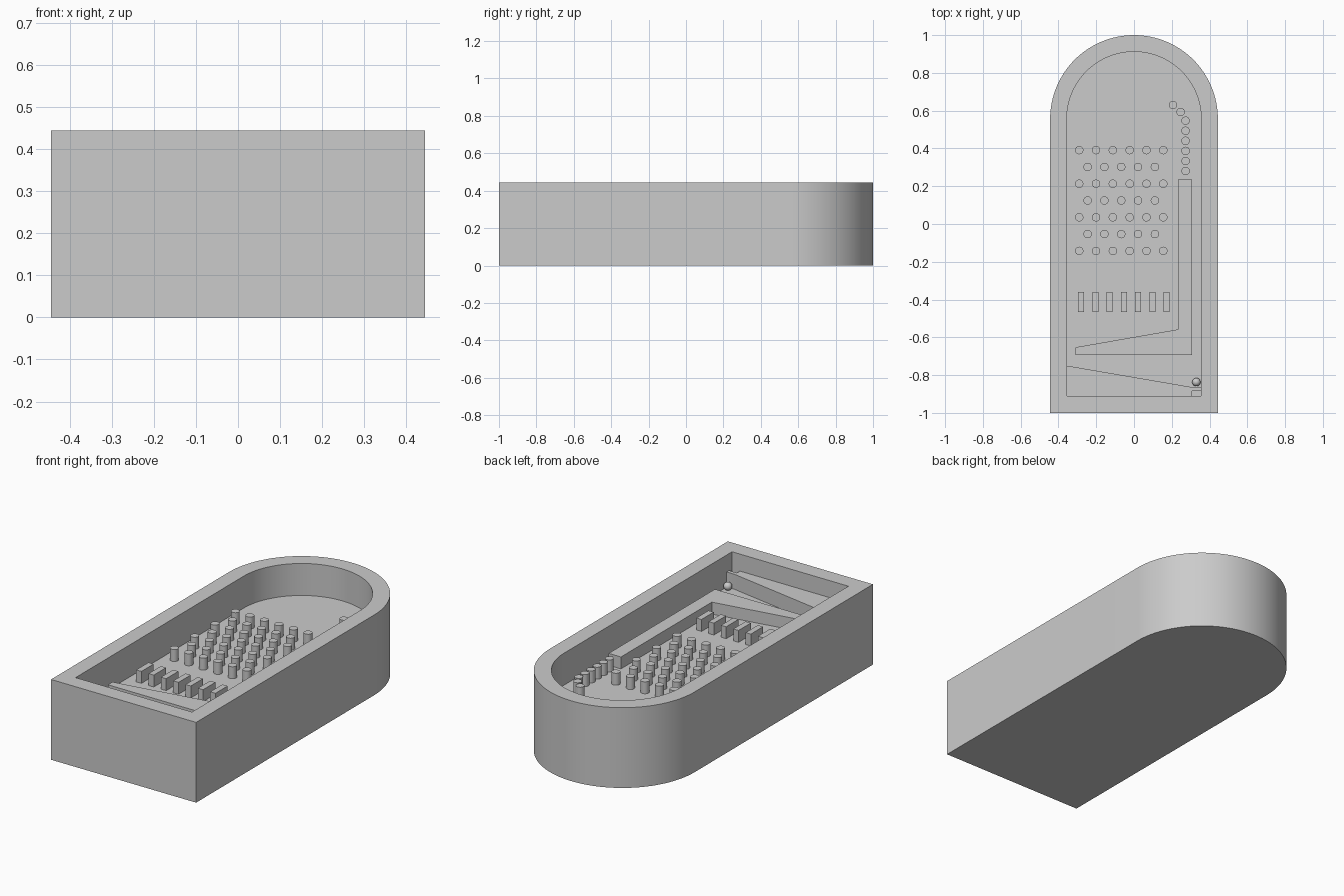
import bpy, bmesh, math

FLOOR, RIM, PART_TOP, RAMP_TOP = 0.267, 0.444, 0.333, 0.35

cube = bpy.data.objects.get("Cube")
if cube:
    bpy.data.objects.remove(cube, do_unlink=True)

grey = bpy.data.materials.new("plain grey")
grey.use_nodes = True
grey.diffuse_color = (0.6, 0.6, 0.6, 1)
grey.node_tree.nodes["Principled BSDF"].inputs["Base Color"].default_value = (0.6, 0.6, 0.6, 1)


def finish(name, bm):
    bmesh.ops.recalc_face_normals(bm, faces=bm.faces)
    mesh = bpy.data.meshes.new(name)
    bm.to_mesh(mesh)
    bm.free()
    mesh.materials.append(grey)
    obj = bpy.data.objects.new(name, mesh)
    bpy.context.collection.objects.link(obj)
    bpy.ops.object.select_all(action='DESELECT')
    obj.select_set(True)
    bpy.context.view_layer.objects.active = obj
    bpy.ops.object.shade_smooth_by_angle(angle=math.radians(30))
    return obj


def ring(bm, outline, z):
    return [bm.verts.new((x, y, z)) for x, y in outline]


def bridge(bm, a, b):
    for i in range(len(a)):
        j = (i + 1) % len(a)
        bm.faces.new((a[i], a[j], b[j], b[i]))


def prism(name, outline, z0, z1):
    bm = bmesh.new()
    low, high = ring(bm, outline, z0), ring(bm, outline, z1)
    bm.faces.new(low)
    bm.faces.new(high)
    bridge(bm, low, high)
    return finish(name, bm)


def peg(name, x, y, r=0.022):
    circle = [(x + r * math.cos(k * math.tau / 32), y + r * math.sin(k * math.tau / 32))
              for k in range(32)]
    prism(name, circle, FLOOR, PART_TOP)


def arch(r, front, steps=64):
    arc = [(r * math.cos(math.pi * k / steps), 0.556 + r * math.sin(math.pi * k / steps))
           for k in range(steps + 1)]
    return arc + [(-r, front), (r, front)]


# Round-ended tray with a recessed floor
bm = bmesh.new()
outer, inner = arch(0.444, -1), arch(0.356, -0.911)
rings = [ring(bm, outer, 0), ring(bm, outer, RIM), ring(bm, inner, RIM), ring(bm, inner, FLOOR)]
for a, b in zip(rings, rings[1:]):
    bridge(bm, a, b)
bm.faces.new(rings[0])
bm.faces.new(rings[-1])
finish("tray", bm)

# Staggered field of pegs
for row in range(7):
    odd = row % 2
    for col in range(6 - odd):
        peg("field_peg", -0.29 + 0.089 * (col + odd / 2), 0.391 - 0.0889 * row)

# Row of pegs guiding out of the lane
for x, y in [(0.207, 0.63), (0.247, 0.593)] + [(0.273, 0.547 - 0.0533 * k) for k in range(6)]:
    peg("guide_peg", x, y)

# Slot dividers
for k in range(7):
    x = -0.28 + 0.0755 * k
    prism("slot_divider", [(x - 0.016, -0.467), (x + 0.016, -0.467),
                           (x + 0.016, -0.36), (x - 0.016, -0.36)], FLOOR, PART_TOP)

# Launch lane wall joined to the sloped collector
prism("lane_wall", [(0.233, 0.236), (0.308, 0.236), (0.308, -0.693), (-0.311, -0.693),
                    (-0.311, -0.653), (0.233, -0.558)], FLOOR, PART_TOP)

# Return ramp with a stop behind the ball
prism("return_ramp", [(-0.356, -0.75), (0.308, -0.864), (0.356, -0.864), (0.356, -0.885),
                      (0.308, -0.885), (0.308, -0.911), (-0.356, -0.911)], FLOOR, RAMP_TOP)

# Ball
bm = bmesh.new()
bmesh.ops.create_uvsphere(bm, u_segments=32, v_segments=16, radius=0.022)
ball = finish("ball", bm)
ball.location = (0.33, -0.837, FLOOR + 0.022)
